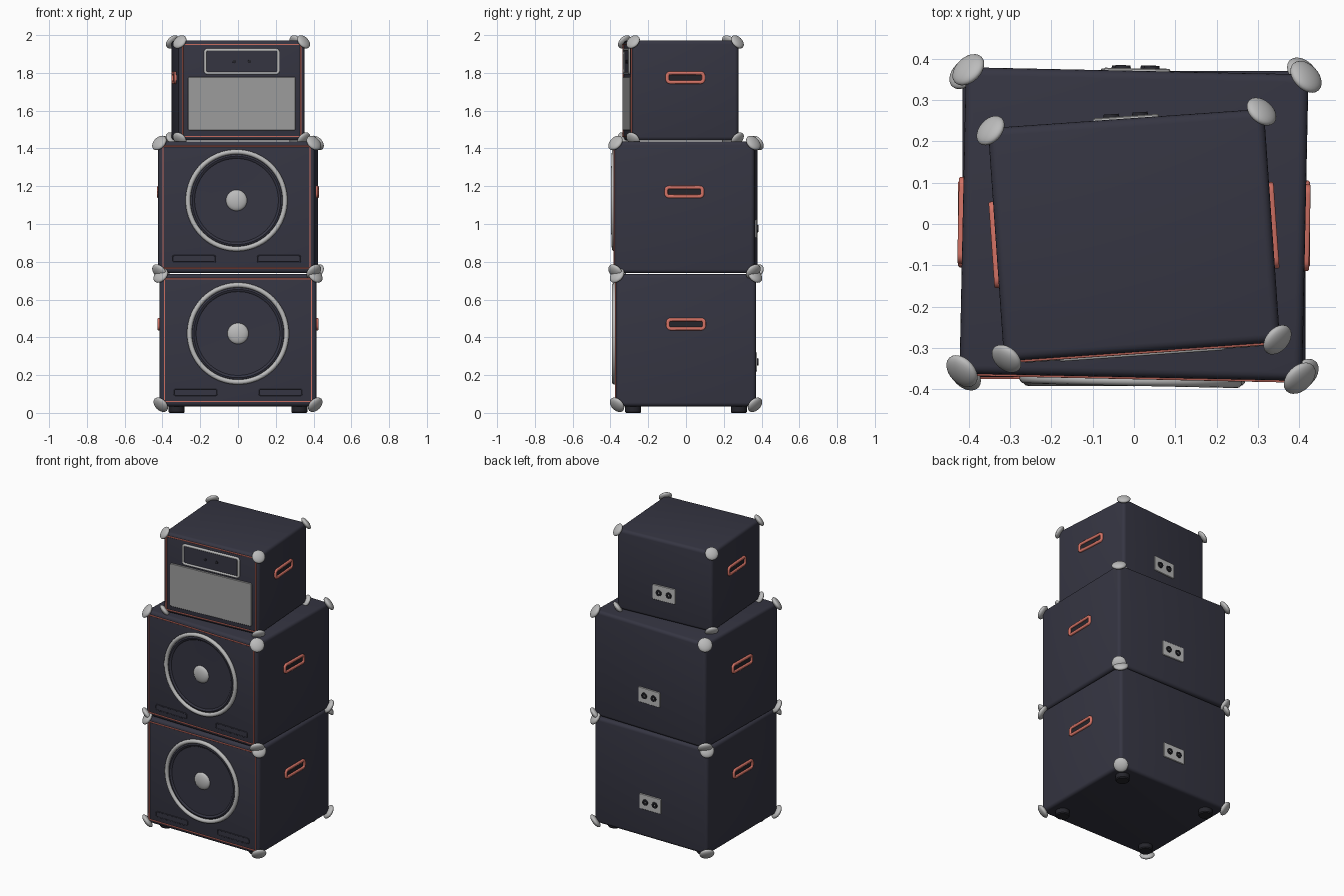
import bpy, bmesh, math
from mathutils import Matrix, Vector

if "Cube" in bpy.data.objects:
    bpy.data.objects.remove(bpy.data.objects["Cube"])


def material(name, rgb):
    m = bpy.data.materials.new(name)
    m.diffuse_color = (*rgb, 1)
    m.use_nodes = True
    m.node_tree.nodes["Principled BSDF"].inputs["Base Color"].default_value = m.diffuse_color
    return m


BODY = material("dark covering", (0.036, 0.036, 0.055))
BLACK = material("near black", (0.018, 0.018, 0.024))
RED = material("coral trim", (0.66, 0.17, 0.13))
METAL = material("pale metal", (0.50, 0.50, 0.50))
GRILLE = material("grille grey", (0.34, 0.34, 0.34))


def finish(bm, name, mat, matrix, angle=35):
    bmesh.ops.recalc_face_normals(bm, faces=bm.faces[:])
    me = bpy.data.meshes.new(name)
    bm.to_mesh(me)
    bm.free()
    me.transform(matrix)
    me.materials.append(mat)
    ob = bpy.data.objects.new(name, me)
    bpy.context.collection.objects.link(ob)
    bpy.ops.object.select_all(action='DESELECT')
    ob.select_set(True)
    bpy.context.view_layer.objects.active = ob
    bpy.ops.object.shade_smooth_by_angle(angle=math.radians(angle))
    return ob


def rounded(w, h, r, n=6):
    """Outline points of a rounded rectangle."""
    pts = []
    for k, (sx, sy) in enumerate([(1, 1), (-1, 1), (-1, -1), (1, -1)]):
        for i in range(n + 1):
            a = (k + i / n) * math.pi / 2
            pts.append((sx * (w / 2 - r) + r * math.cos(a), sy * (h / 2 - r) + r * math.sin(a)))
    return pts


def plate(name, w, h, r, d, mat, matrix):
    bm = bmesh.new()
    rings = [[bm.verts.new((x, y, z)) for x, y in rounded(w - 2 * c, h - 2 * c, r - c)]
             for z, c in ((-0.01, 0), (d * 0.6, 0), (d, d * 0.4))]
    for a, b in zip(rings, rings[1:]):
        for i in range(len(a)):
            j = (i + 1) % len(a)
            bm.faces.new((a[i], a[j], b[j], b[i]))
    bm.faces.new(rings[0])
    bm.faces.new(rings[-1])
    return finish(bm, name, mat, matrix, 25)


def frame(name, w, h, r, t, d, mat, matrix):
    """Rounded rectangular ring of band width t and raised by d."""
    bm = bmesh.new()
    c = min(t, d) * 0.3
    rings = [[bm.verts.new((x, y, z)) for x, y in rounded(w - 2 * s, h - 2 * s, max(r - s, 0.001))]
             for s, z in ((0, -0.008), (0, d - c), (c, d), (t - c, d), (t, d - c), (t, -0.008))]
    for a, b in zip(rings, rings[1:] + rings[:1]):
        for i in range(len(a)):
            j = (i + 1) % len(a)
            bm.faces.new((a[i], a[j], b[j], b[i]))
    return finish(bm, name, mat, matrix, 50)


def lathe(name, profile, mat, matrix, steps=64):
    """Spin (radius, height) points around the local z axis."""
    bm = bmesh.new()
    vs = [bm.verts.new((r, 0, z)) for r, z in profile]
    es = [bm.edges.new(p) for p in zip(vs, vs[1:])]
    bmesh.ops.spin(bm, geom=vs + es, cent=(0, 0, 0), axis=(0, 0, 1),
                   angle=2 * math.pi, steps=steps)
    bmesh.ops.remove_doubles(bm, verts=bm.verts[:], dist=1e-5)
    return finish(bm, name, mat, matrix)


FRONT = Matrix(((1, 0, 0, 0), (0, 0, -1, 0), (0, 1, 0, 0), (0, 0, 0, 1)))


def face(M, turn, dist, u=0, v=0):
    """Matrix whose local z points out of the wall turned about z."""
    return M @ Matrix.Rotation(math.radians(turn), 4, 'Z') @ FRONT @ Matrix.Translation((u, v, dist))


def cabinet(name, hx, hy, z0, z1, M, inset, ball, handle_z, jack_z):
    # covered box
    bm = bmesh.new()
    bmesh.ops.create_cube(bm, size=1)
    for v in bm.verts:
        v.co = Vector((v.co.x * 2 * hx, v.co.y * 2 * hy, z0 + (v.co.z + 0.5) * (z1 - z0)))
    bmesh.ops.bevel(bm, geom=bm.edges[:], offset=0.02, segments=4, profile=0.5, affect='EDGES')
    finish(bm, name + "_box", BODY, M)
    # front piping
    frame(name + "_piping", 2 * (hx - inset), z1 - z0 - 2 * inset, 0.008, 0.007, 0.005,
          RED, face(M, 0, hy, 0, (z0 + z1) / 2))
    # flattened corner caps facing along the diagonals
    for sx in (-1, 1):
        for sy in (-1, 1):
            for sz in (-1, 1):
                bm = bmesh.new()
                bmesh.ops.create_uvsphere(bm, u_segments=24, v_segments=14, radius=ball)
                p = Vector((sx * (hx - .006), sy * (hy - .006), (z1 - .008) if sz > 0 else z0 + .008))
                q = Vector((sx, sy, sz)).to_track_quat('Z', 'Y').to_matrix().to_4x4()
                finish(bm, name + "_corner_cap", METAL,
                       M @ Matrix.Translation(p) @ q @ Matrix.Diagonal((1, 1, 0.42, 1)), 60)
    # side handles
    for turn in (90, -90):
        F = face(M, turn, hx, 0, handle_z)
        frame(name + "_handle", 0.21, 0.066, 0.024, 0.018, 0.011, RED, F)
        plate(name + "_handle_slot", 0.18, 0.034, 0.012, 0.002, BLACK, F)
    # rear socket plate
    plate(name + "_socket_plate", 0.16, 0.10, 0.008, 0.006, METAL, face(M, 180, hy, 0, jack_z))
    for u in (-0.035, 0.035):
        F = face(M, 180, hy, u, jack_z)
        lathe(name + "_socket", [(0.007, 0.005), (0.008, 0.013), (0.018, 0.013), (0.02, 0.005)],
              BLACK, F, 24)


def speaker(name, hy, z, port_z, M):
    F = face(M, 0, hy, 0, z)
    # metal rim
    tube = [(0.257 + 0.013 * math.cos(a), 0.008 + 0.013 * math.sin(a))
            for a in [i * math.pi / 6 for i in range(13)]]
    lathe(name + "_rim", tube, METAL, F, 80)
    # rubber surround and shallow cone
    lathe(name + "_surround", [(0.247, 0.0), (0.243, 0.007), (0.234, 0.011), (0.225, 0.008),
                               (0.220, 0.002)], BODY, F, 80)
    lathe(name + "_cone", [(0.222, 0.004), (0.14, 0.003), (0.05, 0.002), (0, 0.002)], BODY, F, 80)
    # dust cap
    lathe(name + "_dust_cap", [(0.056 * math.cos(a), 0.002 + 0.02 * math.sin(a))
                               for a in [i * math.pi / 16 for i in range(9)]], METAL, F, 40)
    # vent slots
    for u in (-0.225, 0.225):
        G = face(M, 0, hy, u, port_z)
        frame(name + "_vent_edge", 0.235, 0.04, 0.012, 0.005, 0.004, BODY, G)
        plate(name + "_vent", 0.226, 0.031, 0.009, 0.002, BODY, G)


HX, HY = 0.415, 0.371
low = Matrix.Identity(4)
mid = Matrix.Rotation(math.radians(-1.2), 4, 'Z')
top = Matrix.Translation((0, -0.027, 0)) @ Matrix.Rotation(math.radians(4), 4, 'Z')

cabinet("lower_cabinet", HX, HY, 0.035, 0.735, low, 0.022, 0.045, 0.47, 0.27)
speaker("lower_speaker", HY, 0.42, 0.11, low)
cabinet("middle_cabinet", HX, HY, 0.74, 1.437, mid, 0.022, 0.045, 1.17, 0.975)
speaker("middle_speaker", HY, 1.125, 0.815, mid)
TX, TY = 0.335, 0.283
cabinet("amplifier_head", TX, TY, 1.442, 1.972, top, 0.018, 0.041, 1.775, 1.62)

# amplifier front: control panel with sockets, grille below
panel = face(top, 0, TY, 0, 1.86)
frame("control_panel_rim", 0.402, 0.138, 0.02, 0.014, 0.010, METAL, panel)
plate("control_panel", 0.38, 0.116, 0.012, 0.003, BODY, panel)
for u in (-0.04, 0.04):
    lathe("control_socket", [(0.009, 0), (0.009, 0.007), (0.007, 0.008), (0, 0.008)], BLACK,
          face(top, 0, TY, u, 1.86), 20)
plate("amplifier_grille", 0.572, 0.285, 0.012, 0.007, GRILLE, face(top, 0, TY, 0, 1.637))

# rubber feet
for x in (-0.325, 0.325):
    for y in (-0.28, 0.28):
        lathe("foot", [(0, 0), (0.038, 0), (0.043, 0.006), (0.043, 0.04), (0, 0.04)], BLACK,
              Matrix.Translation((x, y, 0)), 24)
